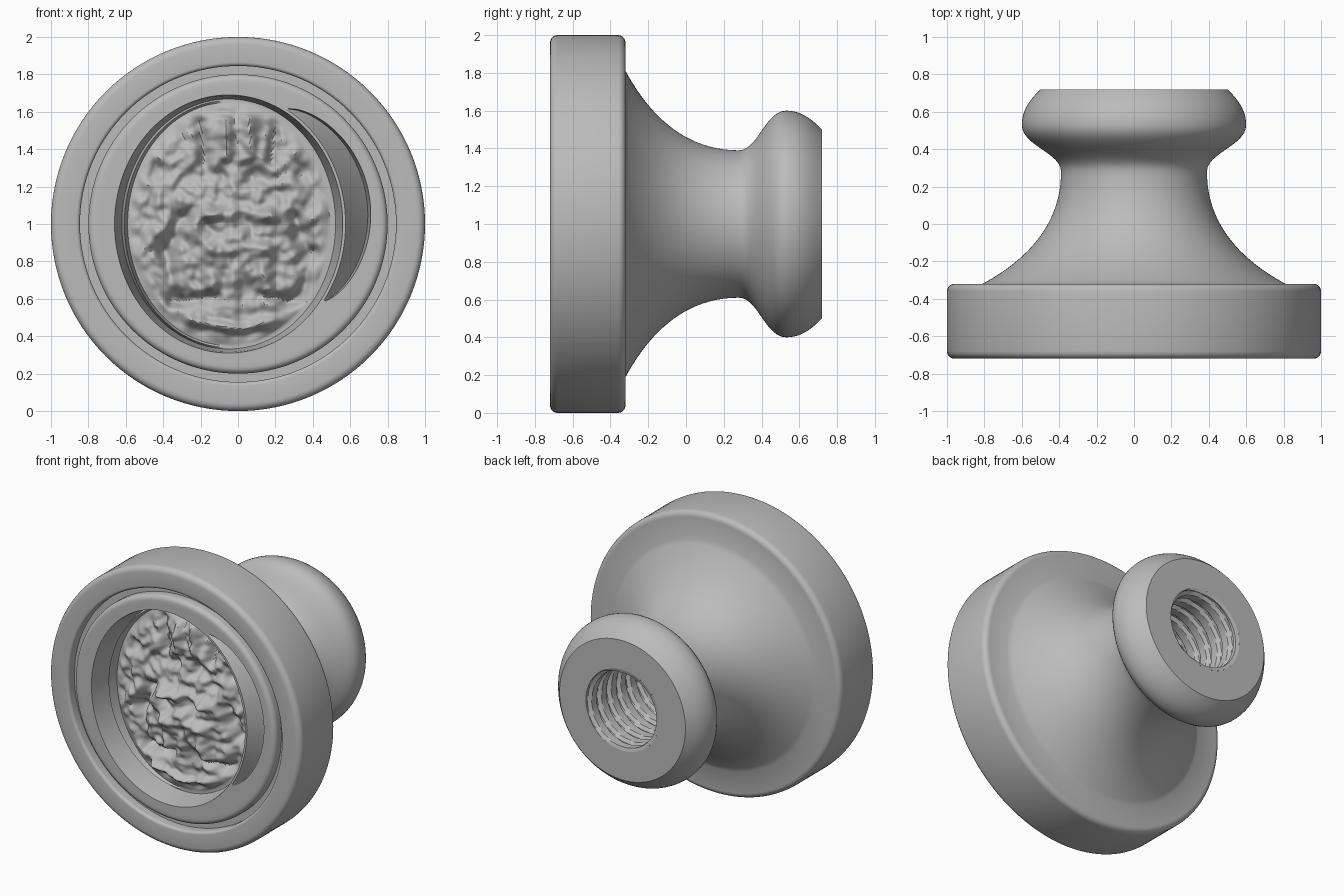
import bpy, bmesh, math
from mathutils import Vector, noise
from mathutils.geometry import interpolate_bezier

cube = bpy.data.objects.get("Cube")
if cube:
    bpy.data.objects.remove(cube)

metal = bpy.data.materials.new("plain grey")
metal.use_nodes = True
grey = (0.5, 0.5, 0.5, 1)
metal.diffuse_color = grey
metal.node_tree.nodes["Principled BSDF"].inputs["Base Color"].default_value = grey

FRONT, BACK, MID = -0.72, 0.72, 1.0


def skin(name, rings, cap_start=False, cap_end=False, sharp=35):
    """Join closed rings of points, ordered front centre to back."""
    bm = bmesh.new()
    loops = [[bm.verts.new(p) for p in ring] for ring in rings]
    for a, b in zip(loops, loops[1:]):
        for i in range(len(a)):
            j = (i + 1) % len(a)
            bm.faces.new((a[i], b[i], b[j], a[j]))
    if cap_start:
        bm.faces.new(list(reversed(loops[0])))
    if cap_end:
        bm.faces.new(loops[-1])
    mesh = bpy.data.meshes.new(name)
    bm.to_mesh(mesh)
    bm.free()
    mesh.materials.append(metal)
    obj = bpy.data.objects.new(name, mesh)
    bpy.context.collection.objects.link(obj)
    bpy.ops.object.select_all(action="DESELECT")
    obj.select_set(True)
    bpy.context.view_layer.objects.active = obj
    bpy.ops.object.shade_smooth_by_angle(angle=math.radians(sharp))
    return obj


def angles(n):
    return [math.tau * i / n for i in range(n)]


def circle(y, r, n=128):
    return [Vector((r * math.cos(t), y, MID + r * math.sin(t))) for t in angles(n)]


def curve(*pts, n=14):
    return [tuple(p)[:2] for p in interpolate_bezier(*[Vector(p) for p in pts], n)]


def fillet(y, r, dy, dr, turn):
    """Quarter round from (y, r); turn picks whether r or y moves first."""
    first = (y, r + dr * 0.55) if turn == "r" else (y + dy * 0.55, r)
    last = (y + dy * 0.45, r + dr) if turn == "r" else (y + dy, r + dr * 0.45)
    return curve((y, r), first, last, (y + dy, r + dr), n=6)


# Turned body: inner rim, ring groove, disc, waisted neck, knob, end face
profile = (
    [(FRONT, 0.74)]
    + fillet(FRONT, 0.765, 0.035, 0.035, "r")
    + [(-0.65, 0.80), (-0.65, 0.845)]
    + fillet(-0.70, 0.845, -0.02, 0.02, "y")
    + fillet(FRONT, 0.96, 0.04, 0.04, "r")
    + fillet(-0.36, 1.0, 0.04, -0.04, "y")
    + curve((-0.32, 0.81), (-0.19, 0.57), (0.0, 0.39), (0.28, 0.39), n=24)
    + curve((0.28, 0.39), (0.38, 0.39), (0.42, 0.60), (0.53, 0.60))[1:]
    + curve((0.53, 0.60), (0.62, 0.60), (0.68, 0.54), (BACK, 0.50))[1:]
    + [(BACK, 0.29)]
)
skin("turned_body", [circle(y, r) for y, r in profile])

# Threaded bore in the knob
PITCH, DEPTH, STEPS = 0.11, 0.66, 96


def thread_radius(y, t):
    phase = (y / PITCH + t / math.tau) % 1
    cut = min(1, max(0, (0.22 - abs(phase - 0.5)) / 0.1))
    return 0.265 + 0.025 * cut


bore = [circle(BACK, 0.29, 72)]
for k in range(1, STEPS + 1):
    y = BACK - DEPTH * k / STEPS
    bore.append([Vector((thread_radius(y, t) * math.cos(t), y,
                         MID + thread_radius(y, t) * math.sin(t))) for t in angles(72)])
skin("threaded_bore", bore, cap_end=True, sharp=30)

# Carved strokes of the relief: x1, z1, x2, z2, width, rise (mirrored in x)
STROKES = [
    (0.0, 1.06, 0.17, 1.05, 0.035, 0.06),
    (0.17, 1.05, 0.28, 0.98, 0.04, 0.05),
    (0.30, 1.02, 0.38, 0.85, 0.05, -0.07),
    (0.38, 0.85, 0.35, 0.62, 0.04, -0.06),
    (0.12, 0.62, 0.36, 0.58, 0.03, -0.06),
    (0.0, 0.88, 0.08, 0.88, 0.10, 0.07),
    (0.16, 0.85, 0.14, 0.65, 0.04, 0.05),
    (0.18, 1.34, 0.20, 1.54, 0.03, -0.06),
    (0.07, 1.36, 0.06, 1.56, 0.03, 0.05),
    (0.08, 1.25, 0.40, 1.28, 0.04, -0.04),
    (0.0, 0.44, 0.25, 0.48, 0.03, 0.05),
]


def stroke_height(x, z):
    total, p = 0, Vector((abs(x), z))
    for x1, z1, x2, z2, width, rise in STROKES:
        a, d = Vector((x1, z1)), Vector((x2 - x1, z2 - z1))
        s = max(0, min(1, (p - a).dot(d) / d.length_squared))
        total += rise * math.exp(-((p - a - d * s).length / width) ** 2)
    return total


def relief_depth(x, z, edge):
    rough = noise.noise((x * 9, z * 9, 1)) * 0.05 + noise.noise((x * 20, z * 20, 5)) * 0.025
    fade = min(1, (1 - edge) * 8)
    return 0.19 - 0.06 * (1 - edge ** 4) - fade * (stroke_height(x, z) + rough)


def oval(t, rx, rz):
    return 1 / math.hypot(math.cos(t) / rx, math.sin(t) / rz)


CENTRE, SEG, ROWS = -0.05, 224, 90


def place(t, r, depth):
    return Vector((CENTRE + r * math.cos(t), FRONT + depth, MID + r * math.sin(t)))


def edges(t):
    """Rings beyond the relief: cavity wall, thin ridge, side crescent, rim."""
    inner, outer = oval(t, 0.54, 0.65), oval(t, 0.61, 0.69)
    left = max(0, -math.cos(t))
    off = (t - math.radians(12) + math.pi) % math.tau - math.pi
    w = 0.13 * max(0, math.cos(off / math.radians(50) * math.pi / 2)) ** 0.7 \
        if abs(off) < math.radians(50) else 0
    gap, ridge = outer - inner, outer + 0.015
    cos = CENTRE * math.cos(t)
    rim = -cos + math.sqrt(cos * cos - CENTRE ** 2 + 0.742 ** 2)
    return [
        (inner + gap * 0.25, 0.19 - 0.07 * left),
        (inner + gap * 0.45, 0.19),
        (outer - 0.006, 0.03),
        (outer, 0),
        (ridge, 0),
        (ridge + 0.003 + w * 0.5, 0.9 * w),
        (ridge + 0.006 + w * 0.9, 1.5 * w),
        (ridge + 0.009 + w, 0),
        (max(rim, ridge + 0.012 + w), 0),
    ]


# Sunken relief in the front face
relief = []
for k in range(1, ROWS + 1):
    ring = []
    for t in angles(SEG):
        r = oval(t, 0.54, 0.65) * k / ROWS
        p = place(t, r, 0)
        ring.append(place(t, r, relief_depth(p.x, p.z, k / ROWS)))
    relief.append(ring)
outline = [edges(t) for t in angles(SEG)]
for k in range(len(outline[0])):
    relief.append([place(t, *outline[i][k]) for i, t in enumerate(angles(SEG))])
skin("sunken_relief", relief, cap_start=True, sharp=40)
